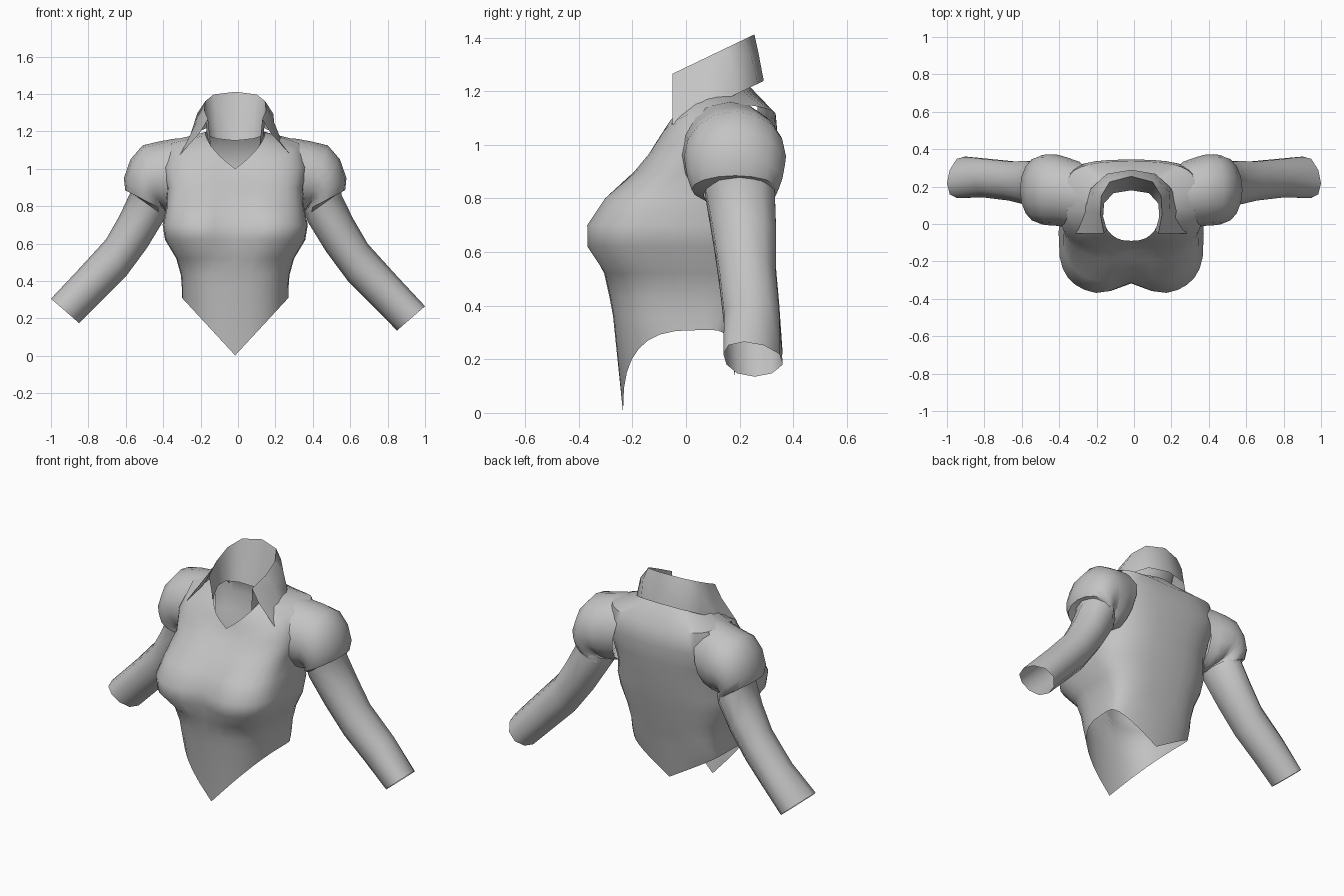
import bpy, bmesh, math

CX = -0.015          # body centre line
cloth = bpy.data.materials.new("grey cloth")
cloth.diffuse_color = (0.55, 0.55, 0.55, 1)


def loft(name, rings, closed, angle=50, drop=None):
    """Skin a list of equal-length point rings into one open surface."""
    bm = bmesh.new()
    rows = [[bm.verts.new((x + CX, y, z)) for x, y, z in r] for r in rings]
    n = len(rows[0])
    for a, b in zip(rows, rows[1:]):
        for i in range(n if closed else n - 1):
            j = (i + 1) % n
            bm.faces.new((a[i], a[j], b[j], b[i]))
    if drop:
        out = [f for f in bm.faces if drop(f.calc_center_median())]
        bmesh.ops.delete(bm, geom=out, context='FACES')
    bmesh.ops.recalc_face_normals(bm, faces=bm.faces)
    me = bpy.data.meshes.new(name)
    bm.to_mesh(me)
    bm.free()
    me.materials.append(cloth)
    me.shade_smooth()
    me.set_sharp_from_angle(angle=math.radians(angle))
    ob = bpy.data.objects.new(name, me)
    bpy.context.collection.objects.link(ob)
    return ob


# Torso: half width, y front / middle / back, z front / side / back, cleft,
# power of the height change, roundness of the front
def body_ring(w, yf, ym, yb, zf, zs, zb, cleft=0.0, p=1.0, e=0.6, n=32):
    pts = []
    for i in range(n):
        t = 2 * math.pi * i / n
        s, c = math.sin(t), math.cos(t)
        x = math.copysign(w * abs(s) ** 0.75, s)
        ze = zf if c > 0 else zb
        y = ym + ((yf - ym) * abs(c) ** e if c > 0 else (yb - ym) * abs(c) ** 0.6)
        if c > 0:
            y += cleft * math.exp(-(x / 0.11) ** 2)
        z = zs + (ze - zs) * max(0.0, 1 - abs(x) / w) ** p
        pts.append((x, y, z))
    return pts


def level(w, yf, ym, yb, z, cleft=0.0):
    return body_ring(w, yf, ym, yb, z, z, z, cleft)


torso = [
    body_ring(0.285, -0.235, 0.08, 0.18, 0.002, 0.31, 0.14),   # pointed hem
    level(0.285, -0.272, 0.07, 0.22, 0.36),
    level(0.29, -0.285, 0.06, 0.235, 0.43),
    level(0.315, -0.305, 0.03, 0.26, 0.52),
    level(0.375, -0.388, -0.04, 0.28, 0.62, 0.07),             # bust
    level(0.388, -0.388, -0.05, 0.30, 0.70, 0.075),
    level(0.368, -0.32, -0.01, 0.315, 0.80, 0.05),
    level(0.365, -0.20, 0.08, 0.335, 0.90, 0.01),
    body_ring(0.39, -0.145, 0.14, 0.345, 0.94, 1.01, 1.0),
    body_ring(0.345, -0.112, 0.18, 0.335, 0.97, 1.15, 1.11, 0, 0.6),       # yoke
    body_ring(0.16, -0.09, 0.08, 0.235, 1.0, 1.195, 1.22, 0, 0.6, 1.1),    # neckline
]
# the armhole is open where the puff covers it
loft("torso", torso, True,
     drop=lambda c: abs(c.x - CX) > 0.34 and 0.9 < c.z < 1.1 and 0.08 < c.y < 0.27)


# Arm sections: outer x, z, inner x, z, y centre, y radius
def arm_ring(sec, side, swing, n):
    ox, oz, ix, iz, yc, ry = sec
    pts = []
    for i in range(n):
        a = 2 * math.pi * i / n
        u = 0.5 + 0.5 * math.cos(a)
        x = ix + (ox - ix) * u + side * 0.015 * swing
        z = iz + (oz - iz) * u - side * 0.02 * swing
        y = yc + ry * math.sin(a)
        if swing == 1:                      # slanted cuff
            y -= 0.04 * max(0.0, math.cos(a))
        pts.append((side * x, y, z))
    return pts


puff = [
    (0.24, 1.165, 0.31, 0.77, 0.152, 0.18),
    (0.33, 1.16, 0.345, 0.77, 0.167, 0.187),
    (0.41, 1.145, 0.37, 0.77, 0.18, 0.19),
    (0.495, 1.125, 0.385, 0.79, 0.183, 0.19),
    (0.56, 1.05, 0.39, 0.80, 0.183, 0.186),
    (0.595, 0.95, 0.39, 0.80, 0.183, 0.177),
    (0.588, 0.885, 0.385, 0.78, 0.183, 0.162),
    (0.56, 0.875, 0.383, 0.75, 0.20, 0.134),
]
sleeve = [
    (0.57, 0.91, 0.37, 0.78, 0.198, 0.135),
    (0.565, 0.865, 0.385, 0.72, 0.205, 0.133),
    (0.625, 0.74, 0.48, 0.565, 0.22, 0.122),
    (0.70, 0.61, 0.595, 0.41, 0.23, 0.11),
    (0.85, 0.445, 0.72, 0.285, 0.245, 0.108),
    (1.00, 0.285, 0.85, 0.155, 0.256, 0.11),
]
for side, label in ((-1, "left"), (1, "right")):
    loft(label + "_shoulder_puff",
         [arm_ring(s, side, 0, 16) for s in puff], True)
    loft(label + "_sleeve",
         [arm_ring(s, side, i / 5, 10) for i, s in enumerate(sleeve)], True)


# Collar: half paths from front edge to centre back, mirrored
def u_path(half):
    return half + [(-x, y, z) for x, y, z in reversed(half[:-1])]


def sloped(path, z0):
    return [(x, y, z0 + (y + 0.05) * 0.48) for x, y in path]


rim = sloped([(0.145, -0.05), (0.165, 0.05), (0.16, 0.15),
              (0.115, 0.225), (0, 0.255)], 1.265)
fold = sloped([(0.19, -0.05), (0.208, 0.07), (0.203, 0.17),
               (0.135, 0.243), (0, 0.27)], 1.19)
edge = sloped([(0.295, -0.05), (0.255, 0.07), (0.215, 0.19),
               (0.13, 0.268), (0, 0.29)], 1.075)
stand = [(0.13, -0.035, 1.12), (0.15, 0.04, 1.17), (0.145, 0.11, 1.175),
         (0.095, 0.165, 1.16), (0, 0.18, 1.15)]
loft("collar_flap", [u_path(rim), u_path(fold), u_path(edge)], False, 60)
loft("collar_stand", [u_path(stand), u_path(rim)], False, 60)
